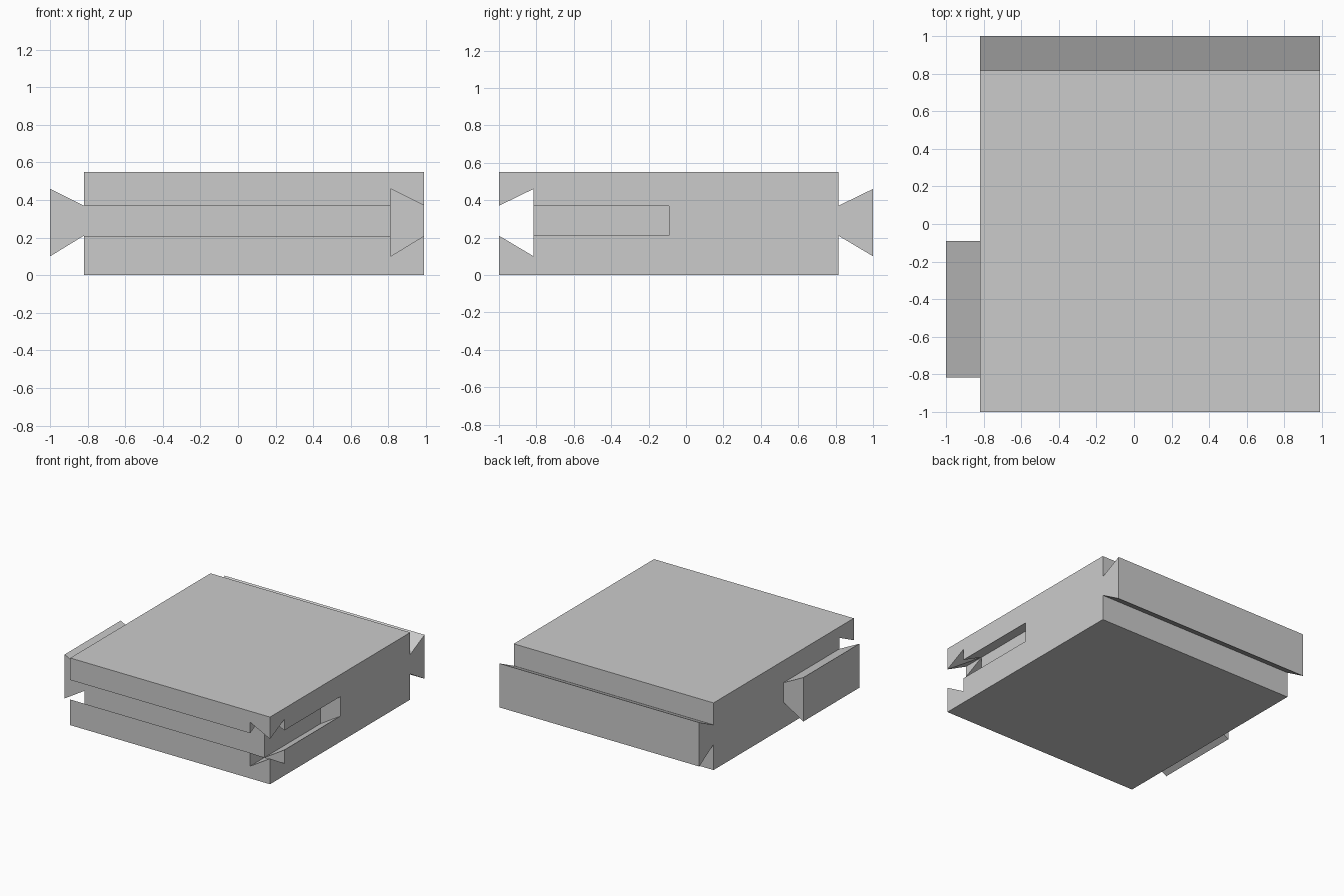
import bpy
import bmesh

cube = bpy.data.objects.get("Cube")
if cube:
    bpy.data.objects.remove(cube, do_unlink=True)

grey = bpy.data.materials.new("light grey")
grey.use_nodes = True
grey.diffuse_color = (0.6, 0.6, 0.6, 1)
grey.node_tree.nodes["Principled BSDF"].inputs["Base Color"].default_value = (0.6, 0.6, 0.6, 1)

# Body extents
LEFT, RIGHT, FRONT, BACK, HEIGHT = -0.82, 0.99, -1.0, 0.815, 0.55
# Dovetail heights: narrow neck and wide edge
NECK = (0.21, 0.37)
WIDE = (0.10, 0.46)


def prism(name, profile, axis, start, end):
    """Extrude a profile of (across, z) points along the x or y axis."""
    def place(across, z, along):
        return (along, across, z) if axis == "x" else (across, along, z)

    bm = bmesh.new()
    base = bm.faces.new([bm.verts.new(place(a, z, start)) for a, z in profile])
    moved = bmesh.ops.extrude_face_region(bm, geom=[base])["geom"]
    step = place(0, 0, end - start)
    bmesh.ops.translate(bm, vec=step, verts=[v for v in moved if isinstance(v, bmesh.types.BMVert)])
    bmesh.ops.recalc_face_normals(bm, faces=bm.faces)
    mesh = bpy.data.meshes.new(name)
    bm.to_mesh(mesh)
    bm.free()
    mesh.materials.append(grey)
    obj = bpy.data.objects.new(name, mesh)
    bpy.context.collection.objects.link(obj)
    return obj


def dovetail(neck, wide, opening=None):
    """Flared profile; a groove's neck runs straight on past the opening."""
    points = [(neck, NECK[0]), (wide, WIDE[0]), (wide, WIDE[1]), (neck, NECK[1])]
    if opening is not None:
        points += [(opening, NECK[1]), (opening, NECK[0])]
    return points


def cut(target, cutter):
    mod = target.modifiers.new(cutter.name, "BOOLEAN")
    mod.operation = "DIFFERENCE"
    mod.solver = "EXACT"
    mod.object = cutter
    bpy.context.view_layer.objects.active = target
    bpy.ops.object.modifier_apply(modifier=mod.name)
    bpy.data.objects.remove(cutter, do_unlink=True)


# Body block
body = prism("body", [(FRONT, 0), (BACK, 0), (BACK, HEIGHT), (FRONT, HEIGHT)], "x", LEFT, RIGHT)

# Full-width front groove and short side groove
cut(body, prism("front_groove", dovetail(FRONT, -0.815, -1.2), "x", -1.2, 1.2))
cut(body, prism("side_groove", dovetail(RIGHT, 0.81, 1.2), "y", -1.2, -0.09))

# Matching tongues
prism("back_tongue", dovetail(BACK, 1.0), "x", LEFT, RIGHT)
prism("side_tongue", dovetail(LEFT, -1.0), "y", -0.815, -0.09)
